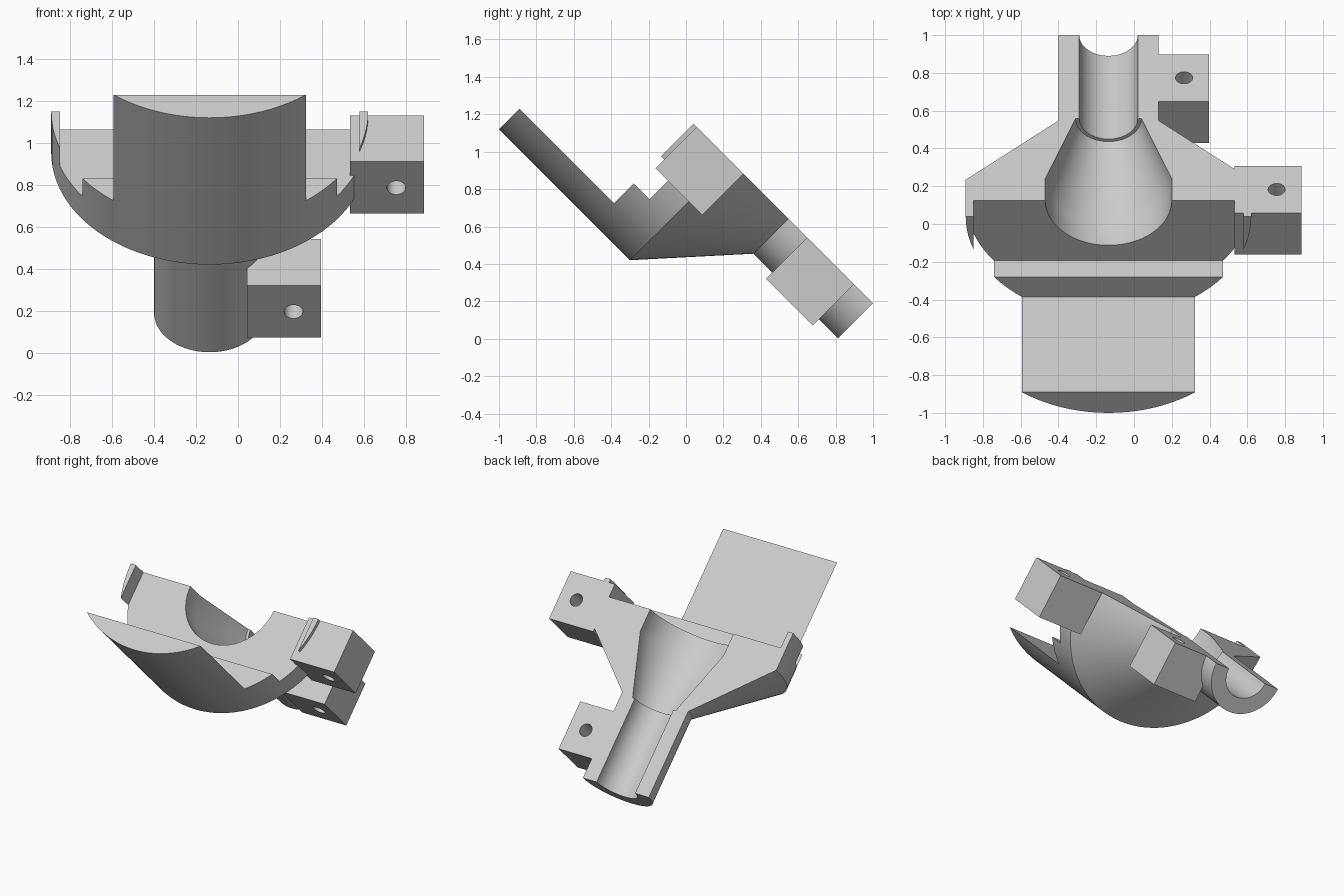
import bpy, bmesh, math
from mathutils import Matrix

# Built in a straight frame (x across, y along the axis, z out of the split face), then tilted
AXIS_X, SPLIT = -0.135, 0.841
SEGMENTS = 48

default = bpy.data.objects.get("Cube")
if default:
    bpy.data.objects.remove(default, do_unlink=True)

grey = bpy.data.materials.new("plain grey")
grey.use_nodes = True
colour = (0.6, 0.6, 0.6, 1)
grey.diffuse_color = colour
grey.node_tree.nodes["Principled BSDF"].inputs["Base Color"].default_value = colour


def make_object(name, bm):
    bmesh.ops.recalc_face_normals(bm, faces=bm.faces)
    mesh = bpy.data.meshes.new(name)
    bm.to_mesh(mesh)
    bm.free()
    mesh.materials.append(grey)
    obj = bpy.data.objects.new(name, mesh)
    bpy.context.collection.objects.link(obj)
    return obj


def turned(name, profile, half=False):
    """Loft discs (or lower half discs) along the axis from (y, radius) pairs."""
    bm = bmesh.new()
    count = SEGMENTS + 1 if half else SEGMENTS * 2
    rings = []
    for y, r in profile:
        angles = [math.pi + math.pi * i / SEGMENTS for i in range(count)]
        rings.append([bm.verts.new((AXIS_X + r * math.cos(a), y, SPLIT + r * math.sin(a)))
                      for a in angles])
    for a, b in zip(rings, rings[1:]):
        for i in range(count):
            j = (i + 1) % count
            bm.faces.new((a[i], a[j], b[j], b[i]))
    bm.faces.new(rings[0])
    bm.faces.new(rings[-1])
    return make_object(name, bm)


def box(name, low, high):
    bm = bmesh.new()
    bmesh.ops.create_cube(bm, size=1)
    for v in bm.verts:
        v.co = [h if c > 0 else l for c, l, h in zip(v.co, low, high)]
    return make_object(name, bm)


def pin(name, x, y):
    bm = bmesh.new()
    bmesh.ops.create_cone(bm, cap_ends=True, segments=32, radius1=0.045, radius2=0.045, depth=1,
                          matrix=Matrix.Translation((x, y, 0.7)))
    return make_object(name, bm)


def combine(obj, tool, operation):
    mod = obj.modifiers.new(operation.lower(), 'BOOLEAN')
    mod.operation, mod.object, mod.solver = operation, tool, 'EXACT'
    bpy.context.view_layer.objects.active = obj
    bpy.ops.object.modifier_apply(modifier=mod.name)
    bpy.data.objects.remove(tool, do_unlink=True)


# Half funnel: wide drum, cone and spout
funnel = turned("half_funnel", [(-1.499, 0.756), (-0.509, 0.756), (-0.067, 0.265), (0.573, 0.265)],
                half=True)

# Long front lip, and the recess behind it between two thin side walls
combine(funnel, box("lip_cut", (-2, -2, 0.24), (2, -0.785, 2)), 'DIFFERENCE')
combine(funnel, box("recess_cut", (-0.85, -1, 0.39), (0.58, -0.665, 2)), 'DIFFERENCE')

# Mouth and tapered throat, then the narrower spout bore
combine(funnel, turned("throat_cut", [(-0.72, 0.335), (-0.502, 0.335), (-0.05, 0.174)]), 'DIFFERENCE')
combine(funnel, turned("bore_cut", [(-0.1, 0.155), (0.7, 0.155)]), 'DIFFERENCE')

# Two clamp blocks on the left side, each with a screw hole
for x0, x1, y0, hole_x in ((0.533, 0.888, -0.76, 0.755), (0.043, 0.397, 0.076, 0.265)):
    block = box("clamp_block", (x0, y0, 0.53), (x1, y0 + 0.353, SPLIT))
    combine(block, pin("screw_hole", hole_x, y0 + 0.178), 'DIFFERENCE')
    combine(funnel, block, 'UNION')

# Tilt into place and shade
funnel.data.transform(Matrix.Rotation(-math.pi / 4, 4, 'X'))
bpy.ops.object.select_all(action='DESELECT')
funnel.select_set(True)
bpy.context.view_layer.objects.active = funnel
bpy.ops.object.shade_smooth_by_angle(angle=math.radians(30))
